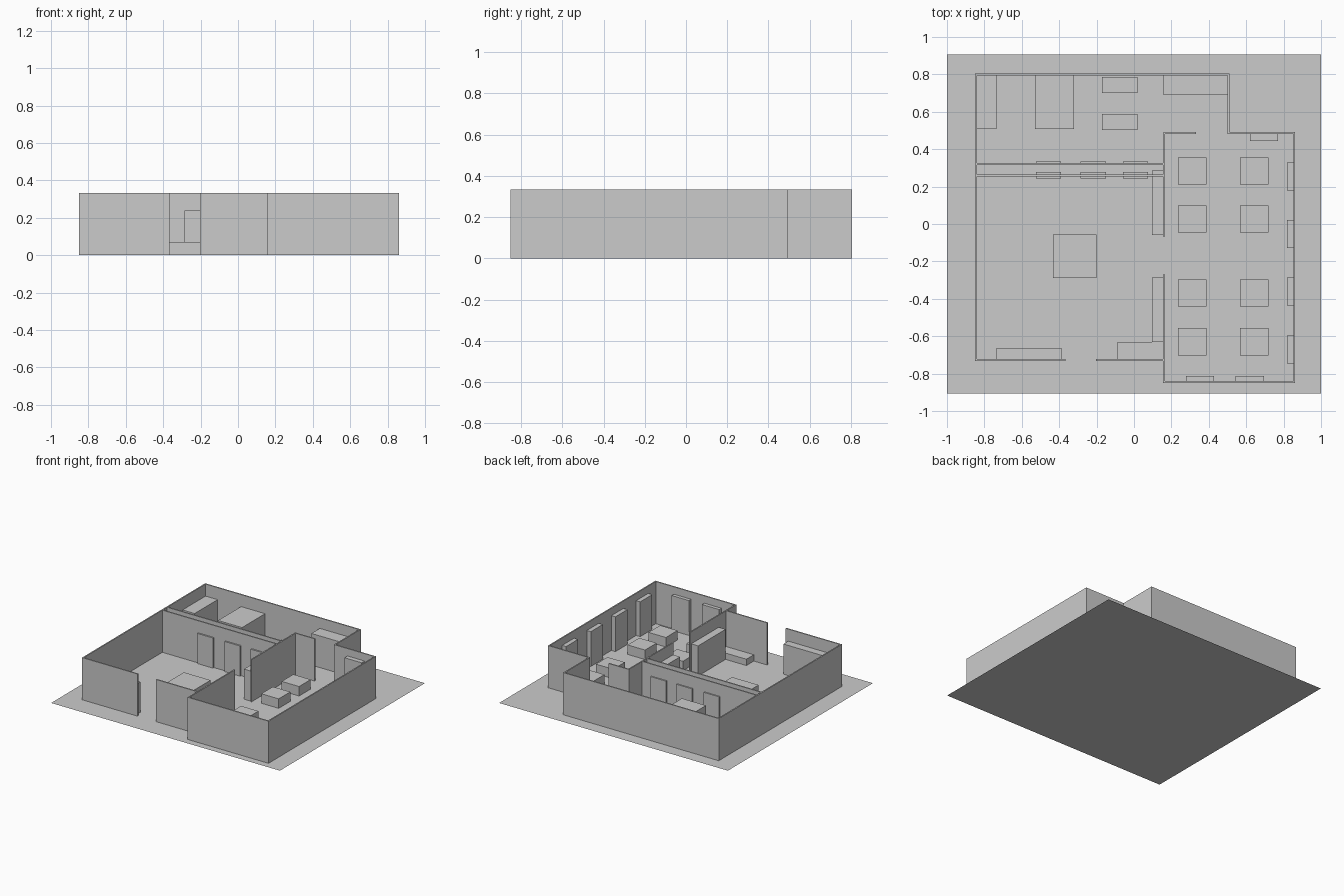
import bpy
import bmesh

if "Cube" in bpy.data.objects:
    bpy.data.objects.remove(bpy.data.objects["Cube"])

WALL_H = 0.333    # wall height
T = 0.010         # wall thickness
SHELF_H = 0.238   # tall shelves and boards
PANEL_H = 0.275   # wall panels in the right room
LOW_H = 0.07      # tables and pedestals


def link(name, bm):
    mesh = bpy.data.meshes.new(name)
    bm.to_mesh(mesh)
    bm.free()
    obj = bpy.data.objects.new(name, mesh)
    bpy.context.collection.objects.link(obj)
    return obj


def box(name, x0, x1, y0, y1, h):
    """Box standing on the floor between the given limits."""
    bm = bmesh.new()
    bmesh.ops.create_cube(bm, size=1)
    for v in bm.verts:
        v.co.x = x1 if v.co.x > 0 else x0
        v.co.y = y1 if v.co.y > 0 else y0
        v.co.z = h if v.co.z > 0 else 0
    return link(name, bm)


def wall(name, x0, y0, x1, y1):
    """Thin wall along an axis-aligned centre line."""
    dx, dy = (0, T / 2) if y0 == y1 else (T / 2, 0)
    return box(name, min(x0, x1) - dx, max(x0, x1) + dx,
               min(y0, y1) - dy, max(y0, y1) + dy, WALL_H)


# Flat floor sheet
bm = bmesh.new()
bm.faces.new([bm.verts.new(p) for p in
              ((-1, -0.905, 0), (1, -0.905, 0), (1, 0.905, 0), (-1, 0.905, 0))])
link("floor", bm)

# Outer walls, with the entrance gap in the front
wall("left_wall", -0.845, -0.733, -0.845, 0.805)
wall("back_wall", -0.85, 0.80, 0.51, 0.80)
wall("back_step_side", 0.505, 0.482, 0.505, 0.80)
wall("back_step", 0.50, 0.487, 0.862, 0.487)
wall("right_wall", 0.857, -0.85, 0.857, 0.49)
wall("right_room_front", 0.155, -0.845, 0.862, -0.845)
wall("front_wall_left", -0.85, -0.728, -0.365, -0.728)
wall("front_wall_right", -0.203, -0.728, 0.16, -0.728)

# Inner partitions
wall("divider_front", 0.16, -0.845, 0.16, -0.27)
wall("divider_back", 0.16, -0.068, 0.16, 0.49)
wall("divider_return", 0.158, 0.487, 0.332, 0.487)
wall("corridor_wall_back", -0.845, 0.32, 0.16, 0.32)
wall("corridor_wall_front", -0.845, 0.26, 0.16, 0.26)

# Boards on both corridor walls
for i, x in enumerate((-0.525, -0.287, -0.06)):
    box(f"board_back_{i}", x, x + 0.136, 0.316, 0.335, SHELF_H)
    box(f"board_front_{i}", x, x + 0.136, 0.243, 0.278, SHELF_H)

# Pedestals in the right room
for i, y in enumerate((0.21, -0.045, -0.442, -0.702)):
    for side, x in (("left", 0.235), ("right", 0.566)):
        box(f"pedestal_{side}_{i}", x, x + 0.152, y, y + 0.145, LOW_H + 0.005)

# Panels on the right room walls
for i, y in enumerate((0.18, -0.128, -0.435, -0.745)):
    box(f"side_panel_{i}", 0.817, 0.855, y, y + 0.15, PANEL_H)
for i, x in enumerate((0.278, 0.544)):
    box(f"front_panel_{i}", x, x + 0.15, -0.843, -0.812, PANEL_H)
box("back_panel", 0.62, 0.77, 0.445, 0.485, PANEL_H)

# Main room furniture
box("centre_table", -0.433, -0.20, -0.288, -0.057, LOW_H)
box("divider_shelf_back", 0.095, 0.157, -0.06, 0.287, SHELF_H)
box("divider_shelf_front", 0.095, 0.157, -0.63, -0.287, SHELF_H)
box("front_shelf", -0.735, -0.387, -0.726, -0.663, SHELF_H)
box("low_bench", -0.087, 0.157, -0.726, -0.63, 0.05)

# Back room furniture
for i, x in enumerate((-0.84, -0.53, -0.425)):
    box(f"store_shelf_{i}", x, x + 0.105, 0.508, 0.797, SHELF_H)
box("desk_back", -0.172, 0.02, 0.70, 0.787, LOW_H + 0.005)
box("desk_front", -0.172, 0.02, 0.503, 0.587, LOW_H + 0.005)
box("corner_cabinet", 0.158, 0.503, 0.69, 0.797, 0.25)
